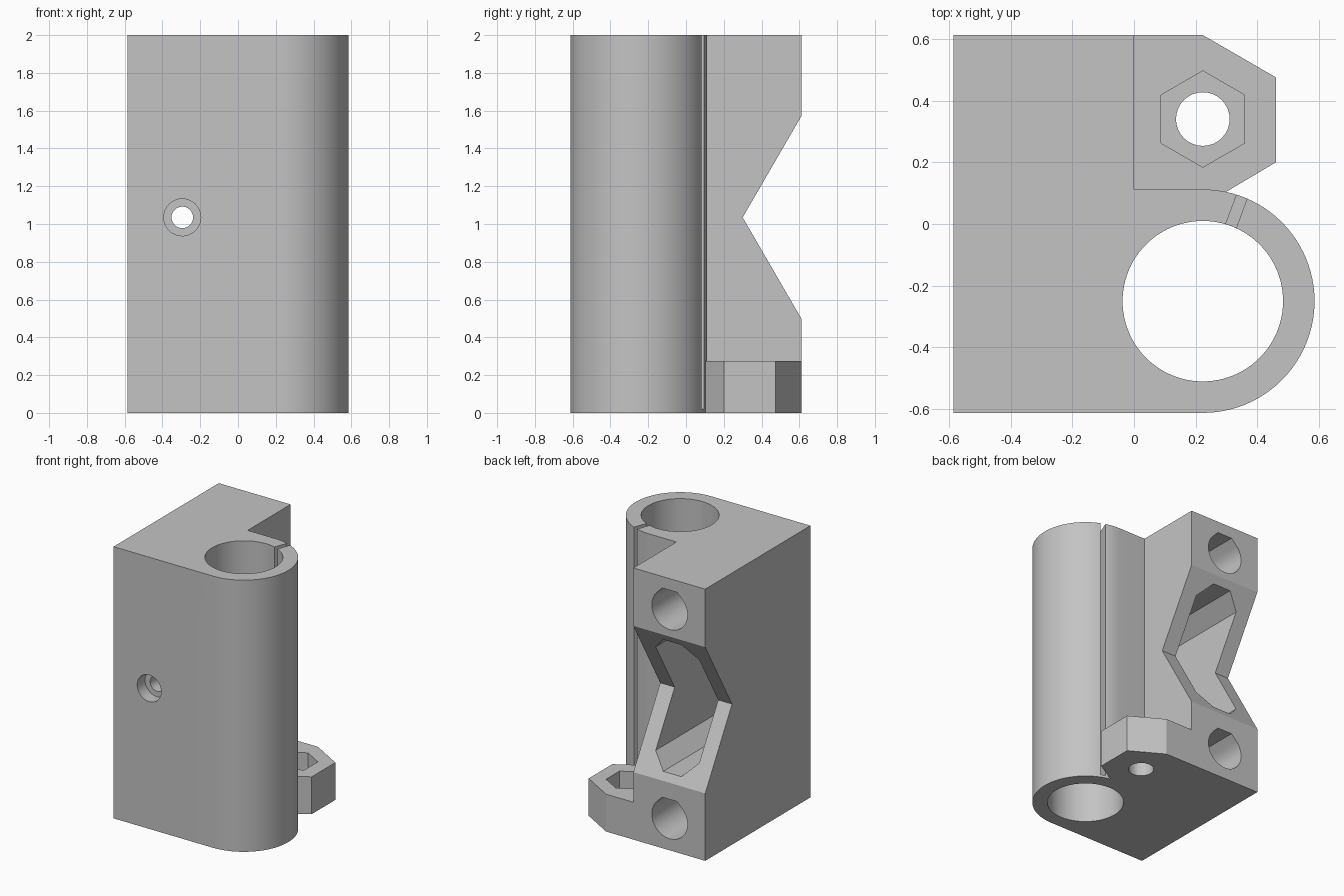
import bpy, bmesh
from math import sin, cos, tan, pi, radians

cube = bpy.data.objects.get("Cube")
if cube:
    bpy.data.objects.remove(cube)

grey = bpy.data.materials.new("plain grey")
grey.use_nodes = True
colour = (0.55, 0.55, 0.55, 1)
grey.diffuse_color = colour
grey.node_tree.nodes["Principled BSDF"].inputs["Base Color"].default_value = colour

PLACE = {"x": lambda a, b, t: (t, a, b),
         "y": lambda a, b, t: (a, t, b),
         "z": lambda a, b, t: (a, b, t)}


def prism(name, points, axis, low, high):
    """Extrude a 2D outline along an axis."""
    bm = bmesh.new()
    ends = [[bm.verts.new(PLACE[axis](a, b, t)) for a, b in points] for t in (low, high)]
    for ring in ends:
        bm.faces.new(ring)
    count = len(points)
    for i in range(count):
        j = (i + 1) % count
        bm.faces.new((ends[0][i], ends[0][j], ends[1][j], ends[1][i]))
    bmesh.ops.recalc_face_normals(bm, faces=bm.faces)
    mesh = bpy.data.meshes.new(name)
    bm.to_mesh(mesh)
    bm.free()
    mesh.materials.append(grey)
    obj = bpy.data.objects.new(name, mesh)
    bpy.context.collection.objects.link(obj)
    return obj


def arc(cx, cy, r, start=0, end=360, steps=64):
    closed = end - start == 360
    angles = [radians(start + (end - start) * i / steps) for i in range(steps + (not closed))]
    return [(cx + r * cos(a), cy + r * sin(a)) for a in angles]


def combine(target, tool, operation="DIFFERENCE"):
    tool.hide_render = True
    mod = target.modifiers.new(tool.name, "BOOLEAN")
    mod.operation, mod.solver, mod.object = operation, "EXACT", tool
    bpy.context.view_layer.objects.active = target
    bpy.ops.object.modifier_apply(modifier=mod.name)
    bpy.data.objects.remove(tool)


SIDE, BACK, HEIGHT = 0.585, 0.612, 2
BX, BY, OUTER, BORE = 0.223, -0.25, 0.362, 0.26   # rod sleeve
HX, HZ = -0.295, 1.035                            # screw axis
NUT_Y = 0.34

# Block with rounded sleeve
outline = [(-SIDE, -BACK)] + arc(BX, BY, OUTER, -90, 90, 48)
outline += [(0, BY + OUTER), (0, BACK), (-SIDE, BACK)]
body = prism("carriage_block", outline, "z", 0, HEIGHT)

# Nut ear at the foot
ear = [(-0.1, BACK), (BX, BACK), (0.46, 0.475), (0.46, 0.2), (0.3, 0.105),
       (0.22, 0.06), (-0.1, 0.06)]
combine(body, prism("nut_ear", ear, "z", 0, 0.275), "UNION")

# Sleeve bore and clamp slit
combine(body, prism("sleeve_bore", arc(BX, BY, BORE, steps=96), "z", -1, 3))
ang, half = radians(69.5), 0.018
slit = [(BX + r * cos(ang) - s * sin(ang), BY + r * sin(ang) + s * cos(ang))
        for r, s in ((0.2, -half), (0.38, -half), (0.38, half), (0.2, half))]
combine(body, prism("clamp_slit", slit, "z", 0.02, 3))

# Nut trap and bolt hole in the ear
combine(body, prism("bolt_hole", arc(BX, NUT_Y, 0.087, steps=32), "z", -1, 0.5))
combine(body, prism("nut_trap", arc(BX, NUT_Y, 0.156, 30, 390, 6), "z", 0.14, 0.5))

# V notch across the back
notch = [(0.3, HZ), (0.7, HZ + 0.69), (0.7, HZ - 0.69)]
combine(body, prism("back_notch", notch, "x", -1, 0.1))

# Long pocket with chamfered ends
w, top = 0.177, 0.485
c = w * tan(pi / 8)
rim = [(w, top - w + c), (c, top), (-c, top), (-w, top - w + c)]
pocket = [(HX + a, HZ + b) for a, b in rim] + [(HX - a, HZ - b) for a, b in rim]
combine(body, prism("back_pocket", pocket, "y", -0.41, 1))

# Blind holes with flattened crowns above and below the pocket
for label, z in (("lower", 0.23), ("upper", 1.77)):
    r = 0.145
    crown = r * tan(pi / 8)
    shape = arc(HX, z, r, 135, 405, 36) + [(HX + crown, z + r), (HX - crown, z + r)]
    combine(body, prism(label + "_hole", shape, "y", -0.41, 1))

# Front screw hole with counterbore
combine(body, prism("screw_hole", arc(HX, HZ, 0.057, steps=32), "y", -1, 0))
combine(body, prism("screw_counterbore", arc(HX, HZ, 0.098, steps=32), "y", -1, -0.52))

bpy.ops.object.select_all(action="DESELECT")
body.select_set(True)
bpy.context.view_layer.objects.active = body
bpy.ops.object.shade_smooth_by_angle(angle=radians(25))
